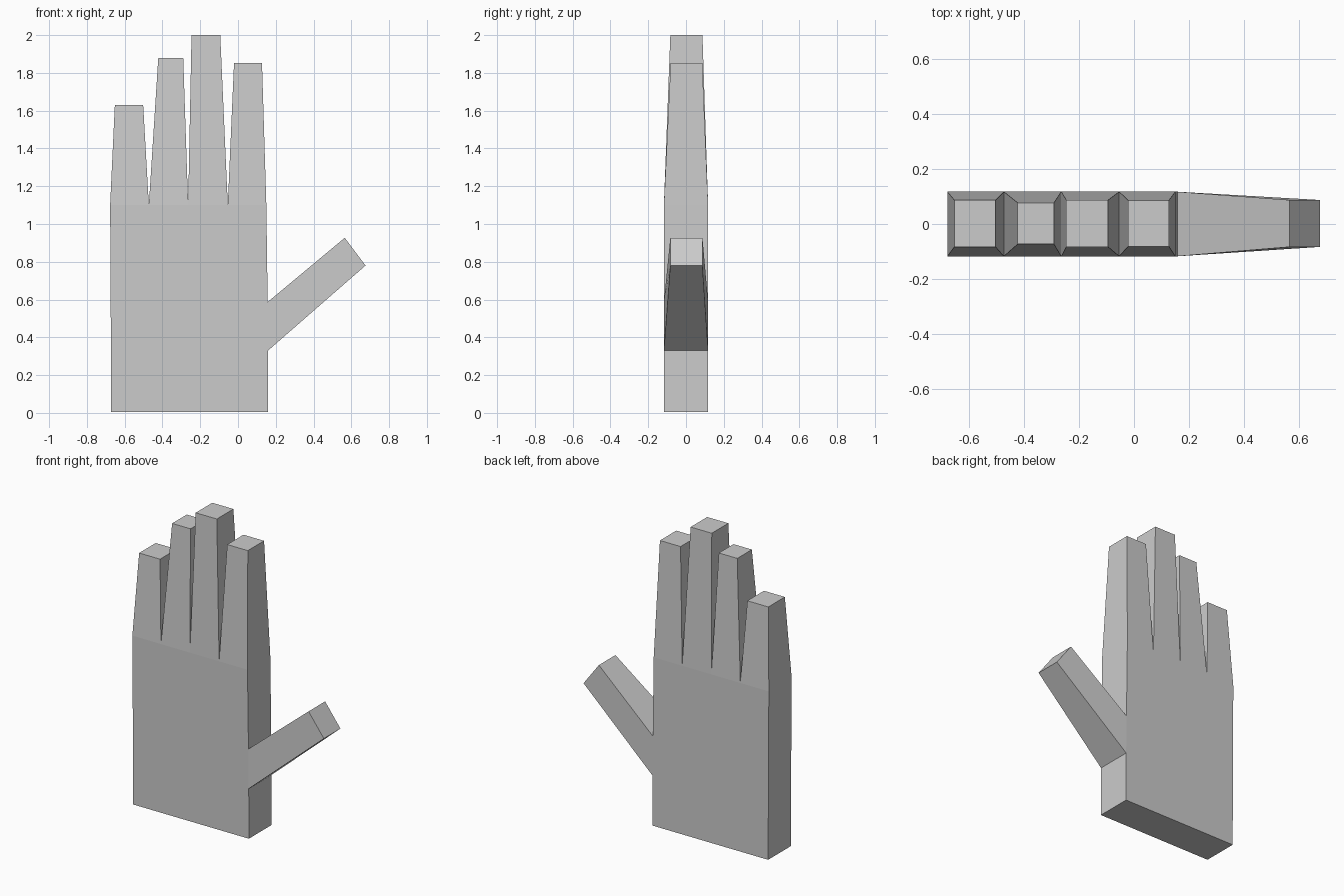
import bpy
import bmesh

if "Cube" in bpy.data.objects:
    bpy.data.objects.remove(bpy.data.objects["Cube"])

skin = bpy.data.materials.new("plain grey")
skin.diffuse_color = (0.6, 0.6, 0.6, 1.0)
skin.use_nodes = True
skin.node_tree.nodes["Principled BSDF"].inputs["Base Color"].default_value = skin.diffuse_color

FRONT, BACK = -0.117, 0.117   # palm thickness
KNUCKLE = 1.10                # height where the fingers start


def level(x0, x1, z, y0=FRONT, y1=BACK):
    """Horizontal rectangle, counter-clockwise from above."""
    return [(x0, y0, z), (x1, y0, z), (x1, y1, z), (x0, y1, z)]


def loft(name, rings, cap_start=False, cap_end=False, skip=()):
    """Skin a run of rectangles; skip holds (span, side) quads left open."""
    bm = bmesh.new()
    loops = [[bm.verts.new(p) for p in ring] for ring in rings]
    for s, (a, b) in enumerate(zip(loops, loops[1:])):
        for i in range(4):
            j = (i + 1) % 4
            if (s, i) not in skip:
                bm.faces.new((a[i], a[j], b[j], b[i]))
    if cap_start:
        bm.faces.new(loops[0][::-1])
    if cap_end:
        bm.faces.new(loops[-1])
    mesh = bpy.data.meshes.new(name)
    bm.to_mesh(mesh)
    bm.free()
    mesh.materials.append(skin)
    obj = bpy.data.objects.new(name, mesh)
    bpy.context.collection.objects.link(obj)
    return obj


# Palm: open on top for the fingers and at the side for the thumb
loft("palm", [level(-0.672, 0.16, 0.005), level(-0.673, 0.159, 0.33),
              level(-0.674, 0.157, 0.587), level(-0.677, 0.15, KNUCKLE)],
     cap_start=True, skip={(1, 1)})

# Fingers: base left, base right, tip left, tip right, tip height, tip front, tip back
fingers = {
    "little_finger": (-0.677, -0.472, -0.652, -0.502, 1.63, -0.083, 0.087),
    "ring_finger": (-0.472, -0.264, -0.422, -0.29, 1.88, -0.073, 0.077),
    "middle_finger": (-0.264, -0.054, -0.246, -0.094, 2.0, -0.083, 0.087),
    "index_finger": (-0.054, 0.15, -0.021, 0.127, 1.853, -0.081, 0.086),
}
for name, (b0, b1, t0, t1, z, y0, y1) in fingers.items():
    loft(name, [level(b0, b1, KNUCKLE), level(t0, t1, z, y0, y1)], cap_end=True)

# Thumb: slants up and outward from the palm side
thumb_base = [(0.159, FRONT, 0.33), (0.159, BACK, 0.33),
              (0.157, BACK, 0.587), (0.157, FRONT, 0.587)]
thumb_tip = [(0.675, -0.083, 0.78), (0.675, 0.087, 0.78),
             (0.565, 0.087, 0.927), (0.565, -0.083, 0.927)]
loft("thumb", [thumb_base, thumb_tip], cap_end=True)
